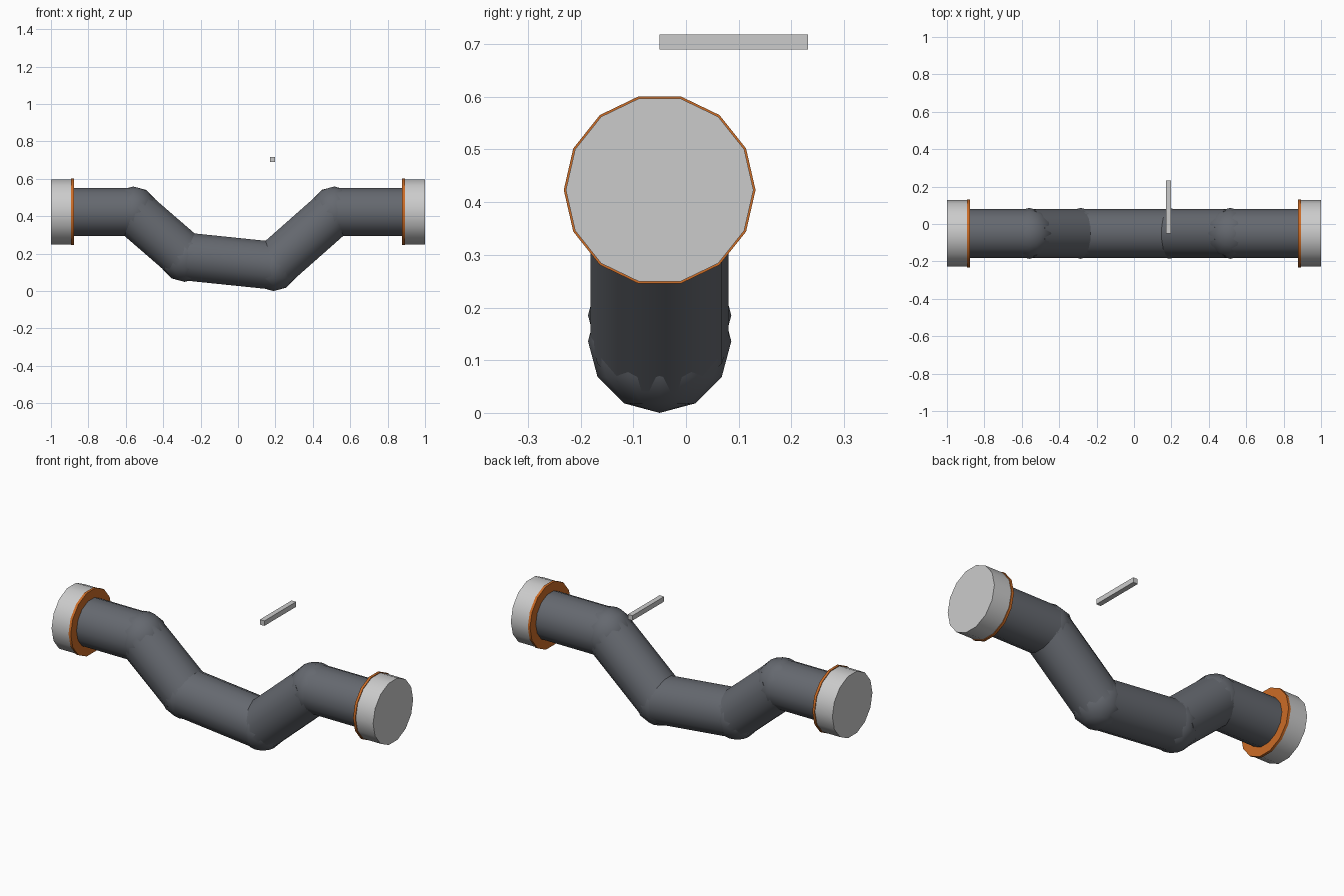
import bpy, bmesh, math
from mathutils import Matrix, Vector

if "Cube" in bpy.data.objects:
    bpy.data.objects.remove(bpy.data.objects["Cube"])

Y = -0.05      # pipe plane
ZC = 0.423     # height of the end axis


def material(name, color):
    m = bpy.data.materials.new(name)
    m.diffuse_color = color
    m.use_nodes = True
    m.node_tree.nodes["Principled BSDF"].inputs["Base Color"].default_value = m.diffuse_color
    return m


dark = material("dark_metal", (0.13, 0.14, 0.16, 1))
orange = material("orange_seal", (0.6, 0.15, 0.02, 1))


def finish(name, bm, mat=None, smooth=True):
    me = bpy.data.meshes.new(name)
    bm.to_mesh(me)
    bm.free()
    ob = bpy.data.objects.new(name, me)
    bpy.context.collection.objects.link(ob)
    if mat:
        me.materials.append(mat)
    if smooth:
        bpy.ops.object.select_all(action='DESELECT')
        ob.select_set(True)
        bpy.context.view_layer.objects.active = ob
        bpy.ops.object.shade_smooth_by_angle(angle=math.radians(35))
    return ob


def tube(name, a, b, r, mat=None):
    """14-sided cylinder between two (x, z) points in the pipe plane."""
    a, b = Vector((a[0], Y, a[1])), Vector((b[0], Y, b[1]))
    d = b - a
    bm = bmesh.new()
    bmesh.ops.create_cone(
        bm, cap_ends=True, segments=14, radius1=r, radius2=r, depth=d.length,
        matrix=Matrix.Translation((a + b) / 2) @ Matrix.Rotation(math.atan2(d.x, d.z), 4, 'Y'))
    return finish(name, bm, mat)


# Bent pipe: straight runs with ball elbows
path = [(-0.885, ZC), (-0.56, ZC), (-0.285, 0.185), (0.19, 0.136), (0.515, ZC), (0.885, ZC)]
for i, (a, b) in enumerate(zip(path, path[1:])):
    tube(f"pipe_section_{i + 1}", a, b, 0.131, dark)
for i, (x, z) in enumerate(path[1:-1]):
    bm = bmesh.new()
    bmesh.ops.create_uvsphere(bm, u_segments=12, v_segments=6, radius=0.136,
                              matrix=Matrix.Translation((x, Y, z)))
    finish(f"elbow_{i + 1}", bm, dark)

# End flanges and orange sealing rings
for side, s in (("left", -1), ("right", 1)):
    tube(f"flange_{side}", (s * 0.885, ZC), (s, ZC), 0.178)
    tube(f"seal_{side}", (s * 0.878, ZC), (s * 0.892, ZC), 0.182, orange)

# Small bar above the pipe
bm = bmesh.new()
bmesh.ops.create_cube(bm, size=1, matrix=Matrix.Translation((0.185, 0.091, 0.704))
                      @ Matrix.Diagonal((0.028, 0.282, 0.028, 1)))
finish("upper_bar", bm, smooth=False)
